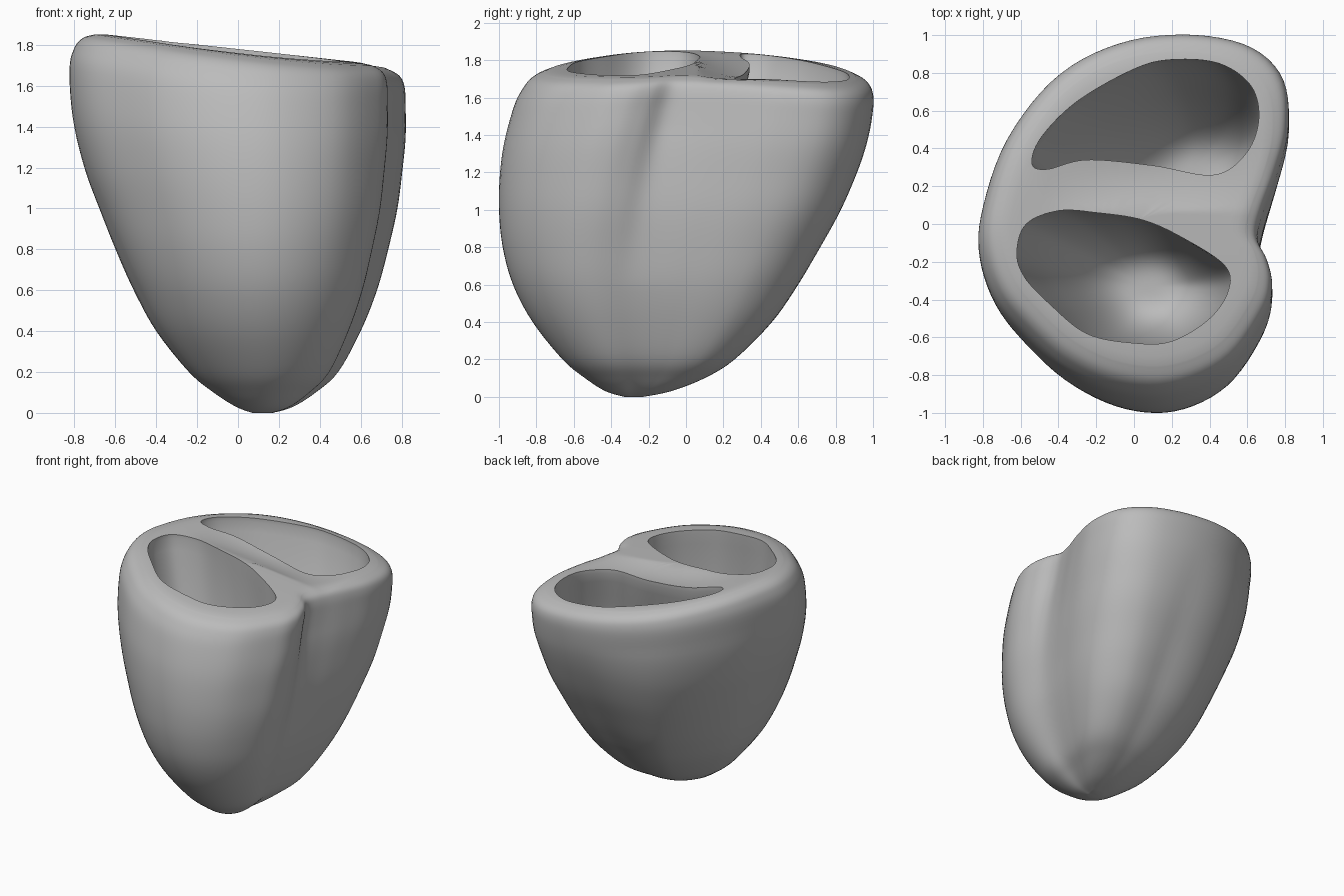
import bpy
import bmesh
from mathutils import Vector

cube = bpy.data.objects.get("Cube")
if cube:
    bpy.data.objects.remove(cube, do_unlink=True)

SEGMENTS = 112


def spline(points, count, closed):
    """Sample a smooth curve through points of any dimension."""
    n = len(points)
    spans = n if closed else n - 1
    result = []
    for k in range(count):
        t = k * spans / (count if closed else count - 1)
        i = min(int(t), spans - 1)
        t -= i
        picks = [i - 1, i, i + 1, i + 2]
        picks = [p % n if closed else max(0, min(n - 1, p)) for p in picks]
        a, b, c, d = (Vector(points[p]) for p in picks)
        slope_b, slope_c = (c - a) / 2, (d - b) / 2
        result.append(b + slope_b * t + (3 * (c - b) - 2 * slope_b - slope_c) * t**2
                      + (2 * (b - c) + slope_b + slope_c) * t**3)
    return result


def clamp(value):
    return max(0, min(1, value))


def fit_unit(points):
    """Scale a flat outline into the unit square."""
    low = [min(p[i] for p in points) for i in (0, 1)]
    size = [max(p[i] for p in points) - low[i] for i in (0, 1)]
    return [Vector([(p[i] - low[i]) / size[i] for i in (0, 1)]) for p in points]


def soften(points, reach):
    """Average each point of a closed outline with its neighbours."""
    n = len(points)
    return [sum((points[(i + k) % n] for k in range(-reach, reach + 1)), Vector((0, 0)))
            / (2 * reach + 1) for i in range(n)]


def bulge(p):
    """Fill out the two back corners of the lower outline."""
    return (p + Vector((-1, 1)) * 0.05 * clamp((p.y - p.x - 0.36) / 0.22)
            + Vector((1, 1)) * 0.02 * clamp((p.x + p.y - 1.6) / 0.2))


def loft(name, rings, material):
    """Skin a stack of closed rings, closing both ends."""
    bm = bmesh.new()
    loops = [[bm.verts.new(p) for p in ring] for ring in rings]
    for low, high in zip(loops, loops[1:]):
        for i in range(SEGMENTS):
            j = (i + 1) % SEGMENTS
            bm.faces.new((low[i], low[j], high[j], high[i]))
    bm.faces.new(loops[0][::-1])
    bm.faces.new(loops[-1])
    bmesh.ops.recalc_face_normals(bm, faces=bm.faces)
    mesh = bpy.data.meshes.new(name)
    bm.to_mesh(mesh)
    bm.free()
    mesh.materials.append(material)
    obj = bpy.data.objects.new(name, mesh)
    bpy.context.collection.objects.link(obj)
    return obj


def tilt(x, y, z):
    """Slope the open top towards the left and back, with a dip by the dividing wall."""
    f = clamp((z - 1.1) / 0.6)
    dip = clamp(1 - ((y - 0.27) / 0.2) ** 2) * clamp(1 - ((x - 0.1) / 0.6) ** 2)
    drop = 0.11 * x + 0.05 * y * y + 0.04 * dip
    return Vector((x, y, z - drop * f * f * (3 - 2 * f)))


grey = bpy.data.materials.new("plain grey")
grey.use_nodes = True
grey.diffuse_color = (0.5, 0.5, 0.5, 1)
grey.node_tree.nodes["Principled BSDF"].inputs["Base Color"].default_value = grey.diffuse_color

# Outer wall: a two-lobed outline with a groove that fades towards the tip
outline = [(0.82, 0.5), (0.79, 0.77), (0.6, 0.94), (0.25, 1), (-0.1, 0.94),
           (-0.42, 0.76), (-0.67, 0.44), (-0.8, 0.08), (-0.82, -0.15),
           (-0.74, -0.38), (-0.58, -0.57), (-0.37, -0.75), (-0.1, -0.87),
           (0.2, -0.89), (0.5, -0.76), (0.69, -0.5), (0.735, -0.34),
           (0.71, -0.21), (0.65, -0.09), (0.68, 0.05), (0.76, 0.26)]
grooved = fit_unit(spline(outline, SEGMENTS, True))
rounded = fit_unit([bulge(p) for p in fit_unit(soften(soften(grooved, 6), 6))])

# Height, then the x and y limits of the wall
levels = [(0, 0.07, 0.17, -0.33, -0.23), (0.03, -0.01, 0.27, -0.43, -0.08),
          (0.1, -0.12, 0.38, -0.54, 0.1), (0.2, -0.24, 0.49, -0.66, 0.26),
          (0.4, -0.4, 0.6, -0.82, 0.46), (0.6, -0.51, 0.68, -0.925, 0.6),
          (0.8, -0.6, 0.735, -0.98, 0.72), (1, -0.68, 0.78, -1, 0.83),
          (1.2, -0.755, 0.805, -0.995, 0.915), (1.4, -0.81, 0.82, -0.97, 0.97),
          (1.6, -0.825, 0.82, -0.92, 1), (1.7, -0.8, 0.815, -0.87, 1),
          (1.75, -0.76, 0.79, -0.82, 0.97), (1.775, -0.7, 0.73, -0.75, 0.91)]
rings = []
for z, x0, x1, y0, y1 in spline([Vector(v) for v in levels], 66, False):
    fade = max(0.1, min(1, (1.6 - z) / 1.0))
    unit = [a.lerp(b, fade) for a, b in zip(grooved, rounded)]
    rings.append([tilt(x0 + (x1 - x0) * u, y0 + (y1 - y0) * v, z) for u, v in unit])
rim = rings[-1]
for step in range(1, 15):
    scale = 1 - step / 15
    rings.append([tilt(p.x * scale, p.y * scale, 1.78) for p in rim])
body = loft("hollow_body", rings, grey)


def cavity(name, mouth, floor, depth, rounding):
    """Cutter that rounds off and narrows in a bowl from the mouth to the floor."""
    ring = spline(mouth, SEGMENTS, True)
    center = sum(ring, Vector((0, 0))) / SEGMENTS
    target = Vector(floor)
    stack = []
    steps = 28
    for k in range(steps + 1):
        s = 1 - (0.999 * k / steps) ** 2
        fall = max(0, 1 - s ** 3) ** 0.5
        middle = center.lerp(target, fall)
        shape = [(p - center).lerp((p - center).normalized() * 0.4, rounding * fall)
                 for p in ring]
        stack.append([tilt(*(middle + p * s), 1.75 - (1.75 - depth) * fall) for p in shape])
    stack.insert(0, [p + Vector((0, 0, 0.4)) for p in stack[0]])
    return loft(name, stack, grey)


# Front and back hollows
front_mouth = [(-0.62, -0.15), (-0.57, 0), (-0.4, 0.07), (-0.2, 0.06), (0.05, 0.02),
               (0.27, -0.08), (0.48, -0.22), (0.5, -0.35), (0.4, -0.5), (0.2, -0.62),
               (0, -0.63), (-0.25, -0.58), (-0.45, -0.42), (-0.58, -0.28)]
back_mouth = [(-0.54, 0.32), (-0.49, 0.46), (-0.3, 0.65), (0, 0.82), (0.2, 0.87),
              (0.45, 0.85), (0.62, 0.73), (0.66, 0.55), (0.59, 0.37), (0.42, 0.26),
              (0.1, 0.31), (-0.25, 0.34), (-0.46, 0.29)]
cutters = [cavity("front_hollow", front_mouth, (0.08, -0.33), 0.5, 0.6),
           cavity("back_hollow", back_mouth, (0.29, 0.28), 0.62, 0.25)]

bpy.context.view_layer.objects.active = body
body.select_set(True)
for cutter in cutters:
    cutter.hide_render = True
    cut = body.modifiers.new(cutter.name, "BOOLEAN")
    cut.operation = "DIFFERENCE"
    cut.solver = "EXACT"
    cut.object = cutter
    bpy.ops.object.modifier_apply(modifier=cut.name)
    bpy.data.objects.remove(cutter, do_unlink=True)
bpy.ops.object.shade_smooth_by_angle(angle=0.7)
